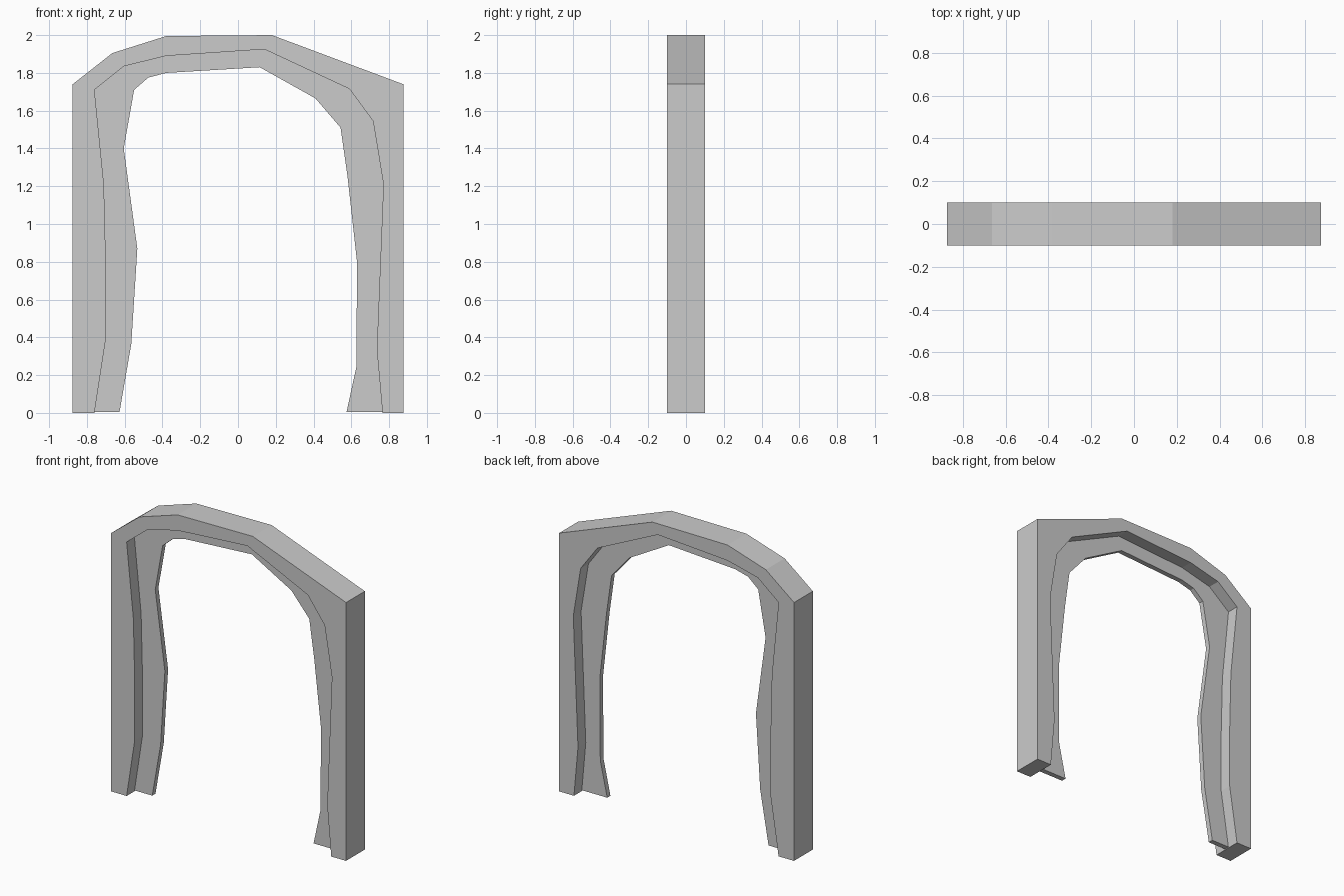
import bpy, bmesh

if "Cube" in bpy.data.objects:
    bpy.data.objects.remove(bpy.data.objects["Cube"])

# Outlines in (x, z), running from left foot over the top to right foot
outer = [(-.875, 0), (-.875, 1.74), (-.665, 1.905), (-.38, 1.995),
         (.18, 2.0), (.875, 1.74), (.875, 0)]
middle = [(-.76, 0), (-.70, .39), (-.70, .80), (-.71, 1.21), (-.76, 1.71),
          (-.605, 1.835), (-.38, 1.89), (.14, 1.925), (.59, 1.715),
          (.715, 1.545), (.77, 1.21), (.735, .335), (.765, 0)]
inner = [(-.627, .006), (-.565, .365), (-.533, .87), (-.605, 1.40),
         (-.55, 1.71), (-.475, 1.775), (-.38, 1.80), (.115, 1.83),
         (.41, 1.665), (.543, 1.51), (.58, 1.25), (.63, .80),
         (.627, .245), (.575, .006)]


def arch_band(name, outside, inside, half_depth):
    """Solid band between two outlines, centred on y = 0."""
    loop = outside + inside[::-1]
    n = len(loop)
    bm = bmesh.new()
    front = [bm.verts.new((x, -half_depth, z)) for x, z in loop]
    back = [bm.verts.new((x, half_depth, z)) for x, z in loop]
    bm.faces.new(front)
    bm.faces.new(back[::-1])
    for i in range(n):
        j = (i + 1) % n
        bm.faces.new((front[j], front[i], back[i], back[j]))
    bmesh.ops.recalc_face_normals(bm, faces=bm.faces)
    mesh = bpy.data.meshes.new(name)
    bm.to_mesh(mesh)
    bm.free()
    obj = bpy.data.objects.new(name, mesh)
    bpy.context.collection.objects.link(obj)
    return obj


# Thick outer frame
arch_band("outer_frame", outer, middle, 0.1)

# Thin recessed lip, its feet just above the ground
lip_edge = [(x, max(z, .006)) for x, z in middle]
arch_band("inner_lip", lip_edge, inner, 0.017)
